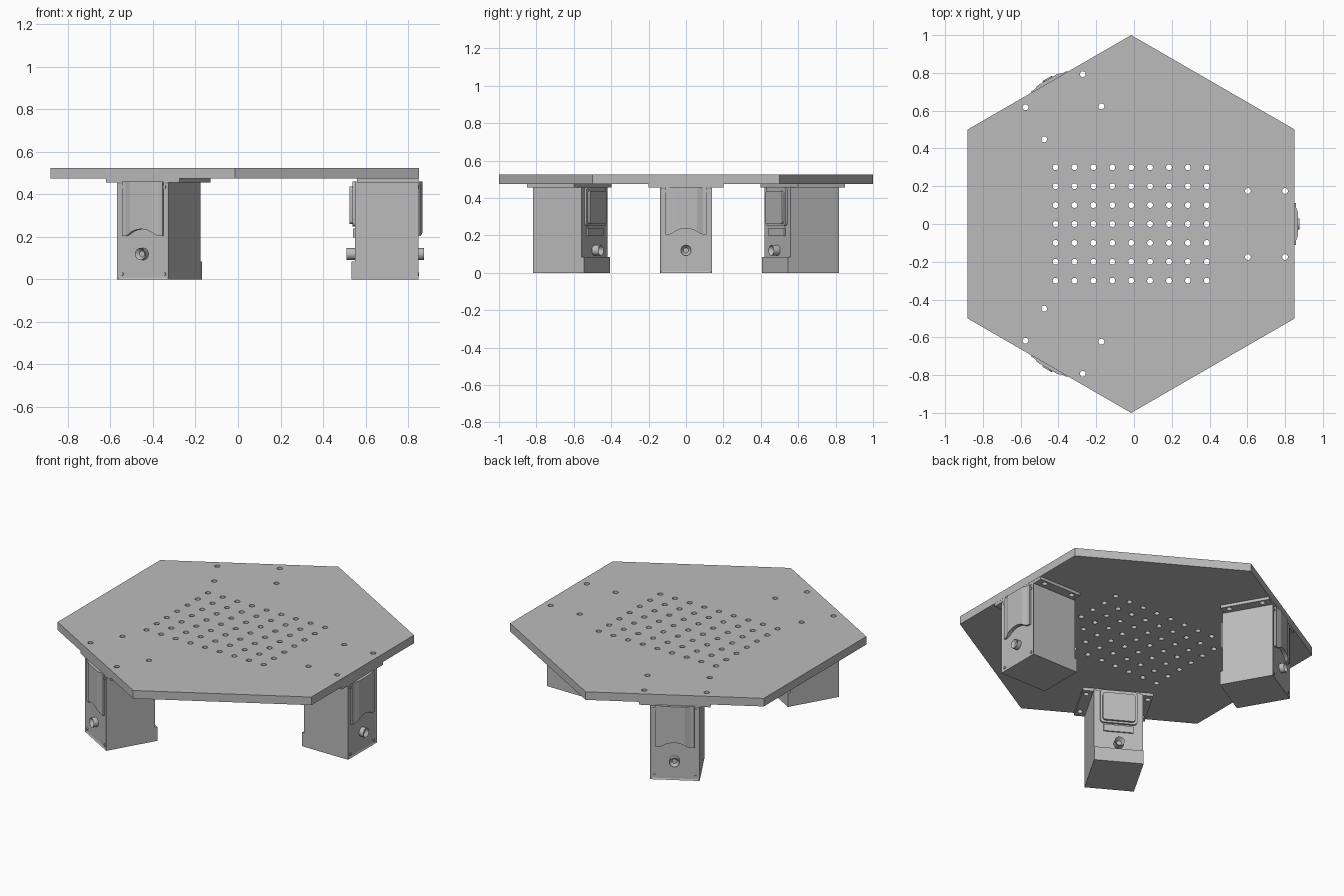
import bpy, bmesh, math
from mathutils import Matrix, Vector

if "Cube" in bpy.data.objects:
    bpy.data.objects.remove(bpy.data.objects["Cube"], do_unlink=True)

grey = bpy.data.materials.new("plain_grey")
grey.use_nodes = True
GREY = (0.5, 0.5, 0.5, 1)
grey.diffuse_color = GREY
grey.node_tree.nodes["Principled BSDF"].inputs["Base Color"].default_value = GREY

CENTRE = Matrix.Translation((-0.015, 0, 0))   # middle of the hexagon
HOLE = 0.0155


def finish(name, bm, matrix=CENTRE, smooth=False):
    """Turn a bmesh into a named, coloured object."""
    bmesh.ops.transform(bm, matrix=matrix, verts=bm.verts)
    bmesh.ops.recalc_face_normals(bm, faces=bm.faces)
    mesh = bpy.data.meshes.new(name)
    bm.to_mesh(mesh)
    bm.free()
    mesh.materials.append(grey)
    obj = bpy.data.objects.new(name, mesh)
    bpy.context.collection.objects.link(obj)
    if smooth:
        bpy.ops.object.select_all(action="DESELECT")
        obj.select_set(True)
        bpy.context.view_layer.objects.active = obj
        bpy.ops.object.shade_smooth_by_angle(angle=math.radians(35))
    return obj


def prism(bm, points, offset):
    """Extrude a closed polygon of 3D points along an offset."""
    face = bm.faces.new([bm.verts.new(p) for p in points])
    out = bmesh.ops.extrude_face_region(bm, geom=[face])
    moved = [v for v in out["geom"] if isinstance(v, bmesh.types.BMVert)]
    bmesh.ops.translate(bm, verts=moved, vec=offset)


def box(bm, x, y, z):
    prism(bm, [(x[0], y[0], z[0]), (x[1], y[0], z[0]), (x[1], y[1], z[0]), (x[0], y[1], z[0])],
          (0, 0, z[1] - z[0]))


def rounded(x, half, z0, z1, r, steps=5):
    """Rounded rectangle in the yz plane."""
    pts = []
    corners = [(half - r, z1 - r), (r - half, z1 - r), (r - half, z0 + r), (half - r, z0 + r)]
    for k, (y, z) in enumerate(corners):
        for i in range(steps + 1):
            a = (k + i / steps) * math.pi / 2
            pts.append((x, y + r * math.cos(a), z + r * math.sin(a)))
    return pts


def disc(x, y, z, r, n=24):
    return [(x, y + r * math.cos(i * math.tau / n), z + r * math.sin(i * math.tau / n)) for i in range(n)]


def socket(bm, x, tip, z, r, inner):
    """Round boss with a sunken middle, pointing along x."""
    prism(bm, disc(x, 0, z, r), (tip - x, 0, 0))
    bm.faces.ensure_lookup_table()
    cap = [f for f in bm.faces if len(f.verts) > 4 and abs(f.calc_center_median().x - tip) < 1e-5]
    bmesh.ops.recalc_face_normals(bm, faces=bm.faces)
    bmesh.ops.inset_region(bm, faces=cap, thickness=r - inner, depth=0)
    bmesh.ops.translate(bm, verts=list(cap[0].verts), vec=((x - tip) * 0.6, 0, 0))


def drill(obj, cutter):
    mod = obj.modifiers.new("holes", "BOOLEAN")
    mod.object = cutter
    mod.solver = "EXACT"
    bpy.context.view_layer.objects.active = obj
    bpy.ops.object.modifier_apply(modifier=mod.name)


turns = [CENTRE @ Matrix.Rotation(math.radians(a), 4, "Z") for a in (0, 120, 240)]

# Drill bits for the grid of holes and the leg bolts
bm = bmesh.new()
spots = [Vector((i * 0.1, j * 0.1, 0)) for i in range(-4, 5) for j in range(-3, 4)]
for turn in turns:
    spots += [CENTRE.inverted() @ turn @ Vector((x, y, 0)) for x in (0.618, 0.815) for y in (-0.175, 0.175)]
for p in spots:
    bmesh.ops.create_cone(bm, cap_ends=True, segments=20, radius1=HOLE, radius2=HOLE, depth=0.3,
                          matrix=Matrix.Translation((p.x, p.y, 0.5)))
cutter = finish("hole_cutter", bm)
cutter.hide_render = True

# Hexagonal deck
bm = bmesh.new()
hexagon = [(math.sin(k * math.pi / 3), math.cos(k * math.pi / 3), 0.475) for k in range(6)]
prism(bm, hexagon, (0, 0, 0.05))
drill(finish("deck", bm), cutter)

OUT, IN, HALF = 0.865, 0.565, 0.14
SHAFT_Z = 0.12
for n, turn in enumerate(turns, 1):
    tag = "_%d" % n

    # Motor case with a shallow framed outer face
    bm = bmesh.new()
    prism(bm, [(IN - 0.015, -HALF, 0), (OUT, -HALF, 0), (OUT, -HALF, 0.46), (IN, -HALF, 0.46),
               (IN, -HALF, 0.085), (IN - 0.015, -HALF, 0.085)], (0, 2 * HALF, 0))
    bmesh.ops.recalc_face_normals(bm, faces=bm.faces)
    front = [f for f in bm.faces if f.normal.x > 0.9]
    bmesh.ops.inset_region(bm, faces=front, thickness=0.012, depth=0)
    bmesh.ops.translate(bm, verts=list(front[0].verts), vec=(-0.004, 0, 0))
    finish("motor_case" + tag, bm, turn)

    # Mounting flange
    bm = bmesh.new()
    box(bm, (0.576, OUT), (-0.2, 0.2), (0.457, 0.475))
    drill(finish("mounting_flange" + tag, bm, turn), cutter)

    # Outer cover: sloped ridge whose lower edge arches over the shaft
    bm = bmesh.new()
    ys = [-0.11, -0.092] + [-0.09 + i * 0.015 for i in range(13)] + [0.092, 0.11]

    def depth(y):
        return 0.872 + 0.011 * min(1, max(0, (0.09 - abs(y)) / 0.03))

    def edge(y):
        return max(0.205, SHAFT_Z + math.sqrt(0.117 ** 2 - y * y))
    for a, b in zip(ys, ys[1:]):
        lower = [(OUT - 0.004, a, edge(a)), (depth(a), a, edge(a)),
                 (depth(b), b, edge(b)), (OUT - 0.004, b, edge(b))]
        upper = [(x, y, 0.46) for x, y, z in lower]
        lo, up = [[bm.verts.new(p) for p in ring] for ring in (lower, upper)]
        bm.faces.new(lo)
        bm.faces.new(up)
        bm.faces.new((lo[1], lo[2], up[2], up[1]))
        if a == ys[0]:
            bm.faces.new((lo[0], lo[1], up[1], up[0]))
        if b == ys[-1]:
            bm.faces.new((lo[2], lo[3], up[3], up[2]))
    bmesh.ops.remove_doubles(bm, verts=bm.verts, dist=1e-5)
    finish("outer_cover" + tag, bm, turn)

    # Inner cover and cable slot
    bm = bmesh.new()
    prism(bm, rounded(IN, 0.105, 0.25, 0.46, 0.02), (-0.012, 0, 0))
    prism(bm, rounded(IN - 0.012, 0.092, 0.262, 0.437, 0.015), (-0.013, 0, 0))
    finish("inner_cover" + tag, bm, turn, True)
    bm = bmesh.new()
    box(bm, (IN - 0.008, IN), (-0.085, 0.085), (0.198, 0.24))
    finish("cable_slot" + tag, bm, turn)

    # Output shafts on both sides
    bm = bmesh.new()
    socket(bm, OUT - 0.004, 0.89, SHAFT_Z, 0.028, 0.014)
    finish("outer_shaft" + tag, bm, turn, True)
    bm = bmesh.new()
    socket(bm, IN, 0.525, SHAFT_Z, 0.028, 0.014)
    finish("inner_shaft" + tag, bm, turn, True)

    # Corner screws
    bm = bmesh.new()
    for y in (-0.115, 0.115):
        for z in (0.025, 0.435):
            prism(bm, disc(OUT - 0.004, y, z, 0.008, 12), (0.005, 0, 0))
    finish("case_screws" + tag, bm, turn, True)

bpy.data.objects.remove(cutter, do_unlink=True)
